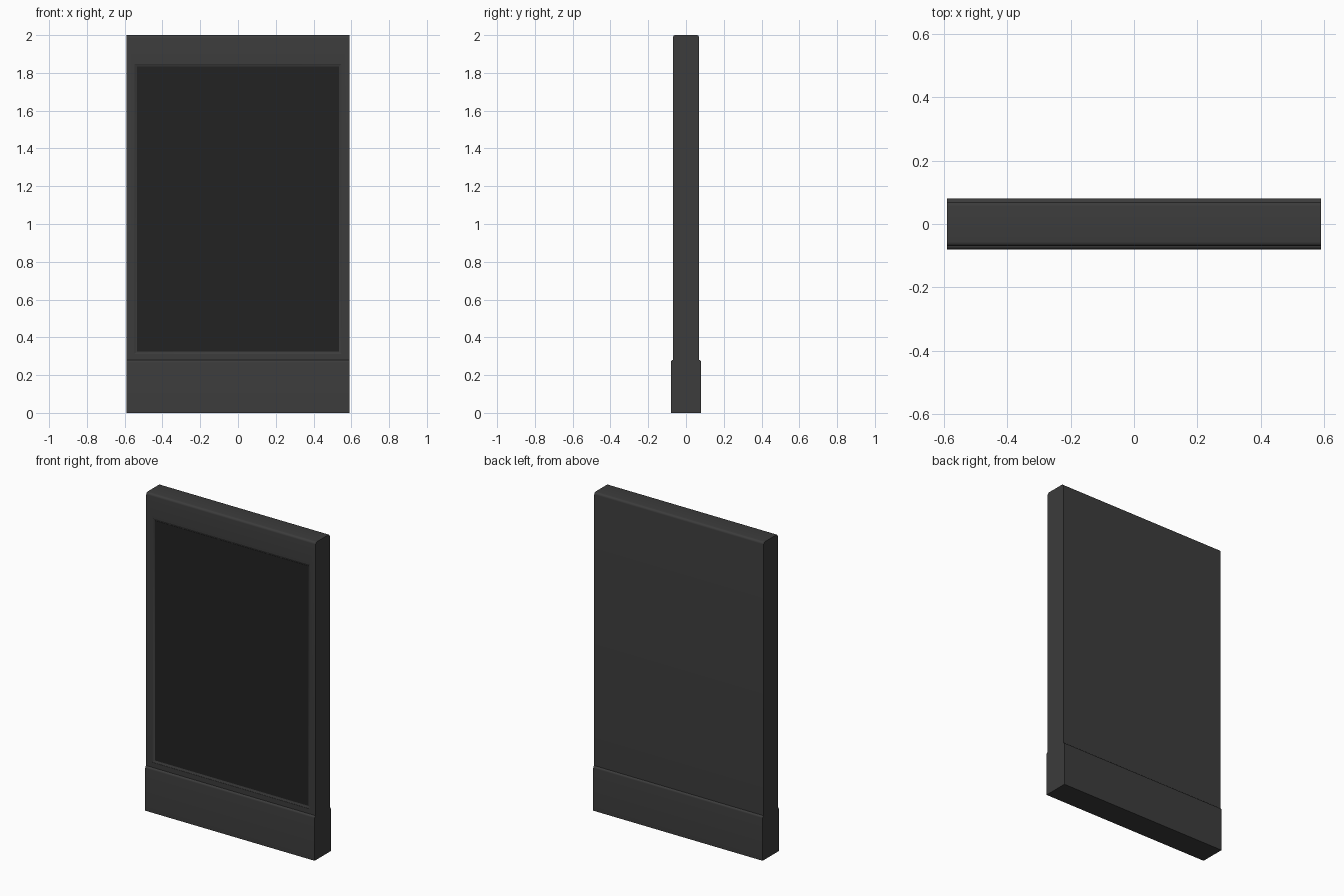
import bpy, bmesh, math

if "Cube" in bpy.data.objects:
    bpy.data.objects.remove(bpy.data.objects["Cube"])

HALF_W = 0.59


def material(name, v):
    m = bpy.data.materials.new(name)
    m.diffuse_color = (v, v, v, 1)
    m.use_nodes = True
    m.node_tree.nodes["Principled BSDF"].inputs["Base Color"].default_value = m.diffuse_color
    return m


def finish(name, bm, mat):
    bmesh.ops.recalc_face_normals(bm, faces=bm.faces)
    me = bpy.data.meshes.new(name)
    bm.to_mesh(me)
    bm.free()
    me.materials.append(mat)
    ob = bpy.data.objects.new(name, me)
    bpy.context.collection.objects.link(ob)
    return ob


def slab(name, half_depth, z0, z1, r, mat, steps=5):
    """Side profile with rounded upper edges, extruded across the width."""
    arc = [(half_depth - r + r * math.cos(a), z1 - r + r * math.sin(a))
           for a in (math.pi / 2 * i / steps for i in range(steps + 1))]
    profile = [(half_depth, z0)] + arc
    profile += [(-y, z) for y, z in reversed(profile)]
    bm = bmesh.new()
    face = bm.faces.new([bm.verts.new((-HALF_W, y, z)) for y, z in profile])
    ext = bmesh.ops.extrude_face_region(bm, geom=[face])
    bmesh.ops.translate(bm, vec=(2 * HALF_W, 0, 0),
                        verts=[e for e in ext['geom'] if isinstance(e, bmesh.types.BMVert)])
    return finish(name, bm, mat)


def tapered_block(name, rings, mat):
    """Rectangles (half width, z low, z high, y) joined front to back."""
    bm = bmesh.new()
    loops = [[bm.verts.new((x, y, z)) for x, z in ((-w, a), (w, a), (w, b), (-w, b))]
             for w, a, b, y in rings]
    for l0, l1 in zip(loops, loops[1:]):
        for i in range(4):
            j = (i + 1) % 4
            bm.faces.new((l0[i], l0[j], l1[j], l1[i]))
    bm.faces.new(loops[0])
    bm.faces.new(loops[-1])
    return finish(name, bm, mat)


def smooth(ob):
    bpy.ops.object.select_all(action='DESELECT')
    ob.select_set(True)
    bpy.context.view_layer.objects.active = ob
    bpy.ops.object.shade_smooth_by_angle(angle=math.radians(30))


casing = material("casing_grey", 0.045)
glass = material("screen_black", 0.016)

# base and upright housing
base = slab("base", 0.08, 0.0, 0.28, 0.012, casing)
housing = slab("housing", 0.07, 0.28, 2.0, 0.014, casing)

# shallow screen recess with a sloping rim
cutter = tapered_block("recess_cutter", [(0.548, 0.312, 1.848, -0.09),
                                         (0.548, 0.312, 1.848, -0.068),
                                         (0.536, 0.324, 1.836, -0.062)], casing)
cutter.hide_render = True
mod = housing.modifiers.new("recess", 'BOOLEAN')
mod.operation = 'DIFFERENCE'
mod.solver = 'EXACT'
mod.object = cutter
bpy.context.view_layer.objects.active = housing
bpy.ops.object.modifier_apply(modifier="recess")
bpy.data.objects.remove(cutter)

# dark screen panel sitting in the recess
tapered_block("screen", [(0.535, 0.325, 1.835, -0.0635),
                         (0.535, 0.325, 1.835, -0.0615)], glass)

for ob in (base, housing):
    smooth(ob)
